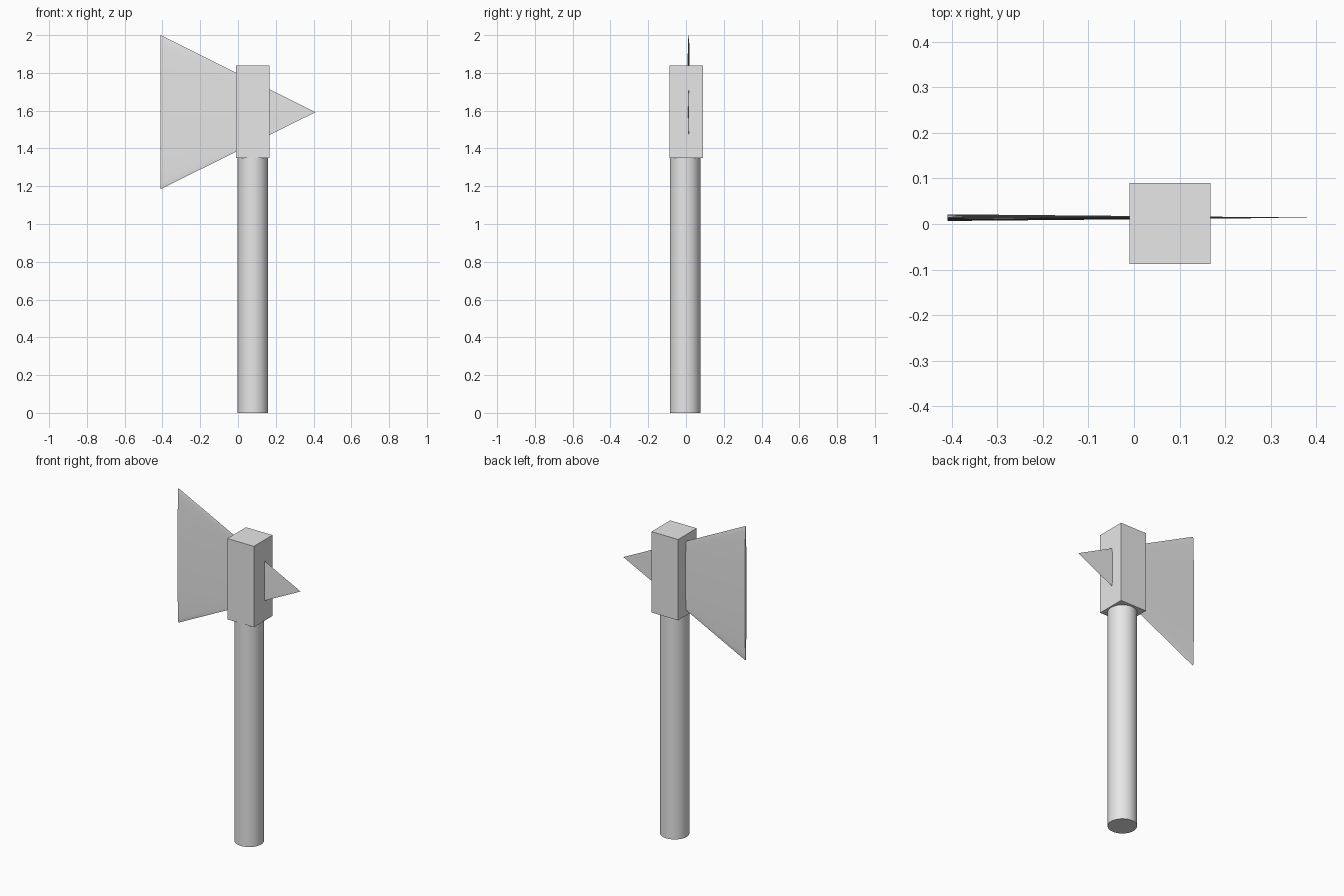
import bpy
import math

if "Cube" in bpy.data.objects:
    bpy.data.objects.remove(bpy.data.objects["Cube"], do_unlink=True)

# Single plain grey for every part
grey = bpy.data.materials.new("plain_grey")
grey.use_nodes = True
colour = (0.8, 0.8, 0.8, 1)
grey.diffuse_color = colour
grey.node_tree.nodes["Principled BSDF"].inputs["Base Color"].default_value = colour


def finish(name, smooth=True):
    """Name the active part, apply its transform, colour and shade it."""
    part = bpy.context.object
    part.name = name
    bpy.ops.object.transform_apply(location=False, rotation=True, scale=True)
    part.data.materials.append(grey)
    if smooth:
        bpy.ops.object.shade_smooth_by_angle(angle=math.radians(30))
    return part


# Round handle
bpy.ops.mesh.primitive_cylinder_add(
    vertices=32, radius=0.081, depth=1.36, location=(0.079, -0.005, 0.68))
finish("handle")

# Square head block on top of the handle
bpy.ops.mesh.primitive_cube_add(size=1, location=(0.079, 0.001, 1.595))
bpy.context.object.scale = (0.178, 0.178, 0.49)
finish("head_block", smooth=False)

# Blade and rear spike: one flattened cone running through the block
bpy.ops.mesh.primitive_cone_add(
    vertices=32, radius1=0.408, radius2=0, depth=0.82,
    location=(0, 0.014, 1.592), rotation=(0, math.pi / 2, 0))
bpy.context.object.scale = (1, 0.018, 1)
finish("blade_and_spike")
